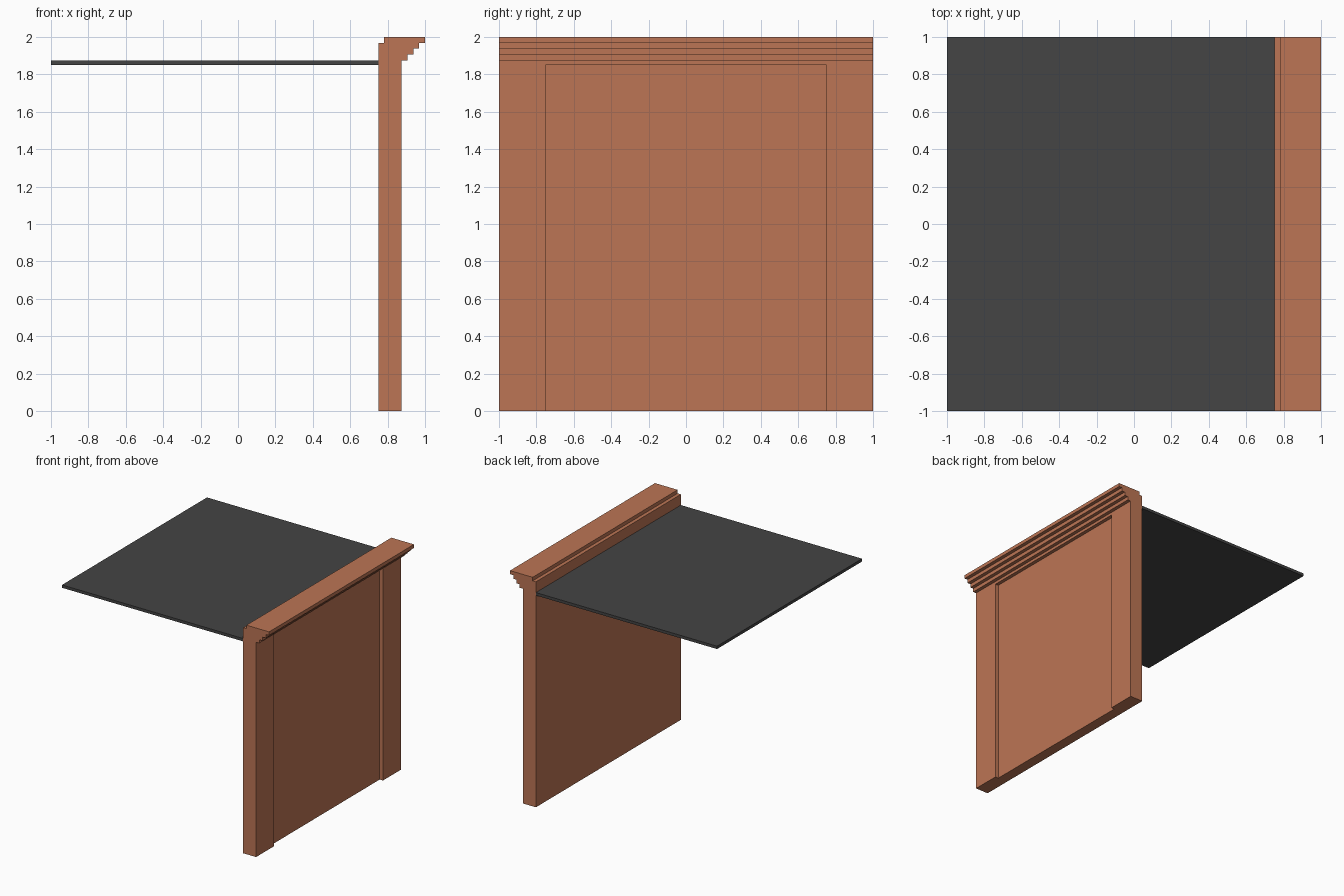
import bpy
import bmesh

cube = bpy.data.objects.get("Cube")
if cube:
    bpy.data.objects.remove(cube, do_unlink=True)


def material(name, color):
    mat = bpy.data.materials.new(name)
    mat.use_nodes = True
    mat.diffuse_color = color
    bsdf = next(n for n in mat.node_tree.nodes if n.type == 'BSDF_PRINCIPLED')
    bsdf.inputs["Base Color"].default_value = color
    bsdf.inputs["Roughness"].default_value = 0.9
    return mat


def prism(name, profile, axis, start, end, mat):
    """Extrude a 2D profile: (x, z) along y, or (x, y) along z."""
    def place(p, t):
        return (p[0], t, p[1]) if axis == 'Y' else (p[0], p[1], t)

    bm = bmesh.new()
    face = bm.faces.new([bm.verts.new(place(p, start)) for p in profile])
    new = bmesh.ops.extrude_face_region(bm, geom=[face])["geom"]
    shift = (0, end - start, 0) if axis == 'Y' else (0, 0, end - start)
    bmesh.ops.translate(bm, vec=shift,
                        verts=[v for v in new if isinstance(v, bmesh.types.BMVert)])
    bmesh.ops.recalc_face_normals(bm, faces=bm.faces)
    mesh = bpy.data.meshes.new(name)
    bm.to_mesh(mesh)
    bm.free()
    mesh.materials.append(mat)
    obj = bpy.data.objects.new(name, mesh)
    bpy.context.collection.objects.link(obj)
    return obj


brick = material("terracotta brick", (0.503, 0.178, 0.089, 1))
slate = material("dark grey roofing", (0.058, 0.058, 0.058, 1))

STEP = 0.03125                      # one brick-course step
BACK, FACE = 0.75, 0.875            # inner and outer wall planes
PANEL_TOP, WALL_TOP = 1.85, 1.875
HALF, PANEL_HALF = 1.0, 0.75
PANEL = FACE - STEP                 # recessed panel plane

# Wall with a recessed panel between two pilasters
plan = [(BACK, -HALF), (FACE, -HALF), (FACE, -PANEL_HALF), (PANEL, -PANEL_HALF),
        (PANEL, PANEL_HALF), (FACE, PANEL_HALF), (FACE, HALF), (BACK, HALF)]
prism("wall", plan, 'Z', 0, PANEL_TOP, brick)

# Stepped cornice, with the lintel band above the panel as its base
profile = [(BACK, PANEL_TOP), (FACE, PANEL_TOP)]
for i in range(4):
    z = WALL_TOP + i * STEP
    profile += [(FACE + i * STEP, z), (FACE + (i + 1) * STEP, z)]
profile += [(1.0, 2.0), (BACK + STEP, 2.0), (BACK + STEP, 2.0 - STEP), (BACK, 2.0 - STEP)]
prism("cornice", profile, 'Y', -HALF, HALF, brick)

# Flat roof slab behind the parapet
slab = [(-1.0, PANEL_TOP), (BACK, PANEL_TOP), (BACK, WALL_TOP), (-1.0, WALL_TOP)]
prism("roof_slab", slab, 'Y', -HALF, HALF, slate)
